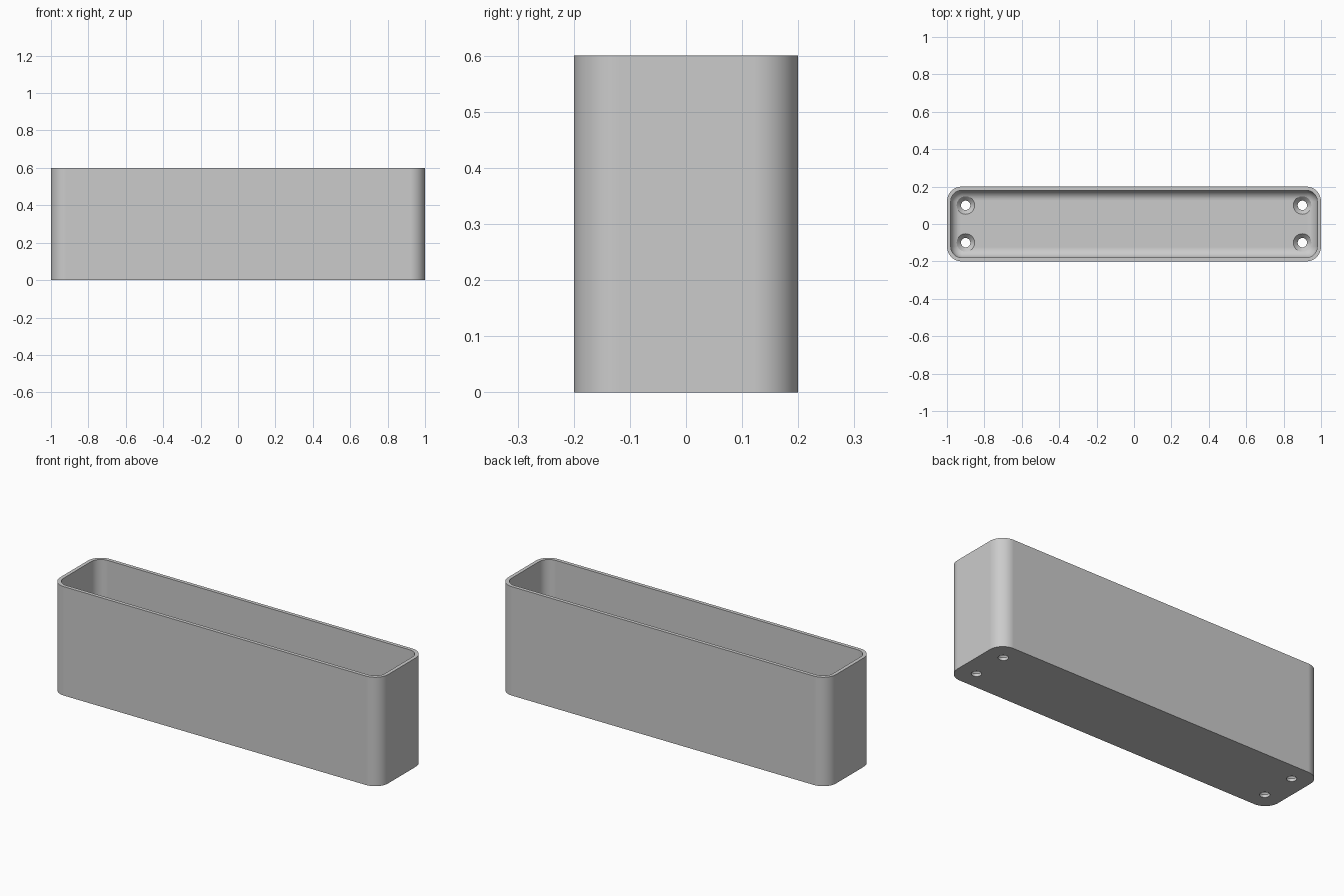
import bpy, bmesh
from math import sin, cos, pi, radians

cube = bpy.data.objects.get("Cube")
if cube:
    bpy.data.objects.remove(cube, do_unlink=True)

LENGTH, DEPTH, HEIGHT = 2.0, 0.4, 0.6
CORNER, WALL, FLOOR, FILLET = 0.08, 0.02, 0.04, 0.055
STEPS = 12

grey = bpy.data.materials.new("plain grey")
grey.use_nodes = True
colour = (0.6, 0.6, 0.6, 1)
grey.diffuse_color = colour
grey.node_tree.nodes["Principled BSDF"].inputs["Base Color"].default_value = colour


def make_object(name, bm):
    bmesh.ops.recalc_face_normals(bm, faces=bm.faces)
    mesh = bpy.data.meshes.new(name)
    bm.to_mesh(mesh)
    bm.free()
    mesh.materials.append(grey)
    obj = bpy.data.objects.new(name, mesh)
    bpy.context.collection.objects.link(obj)
    return obj


def loft(name, rings):
    """Join rings of points into a closed solid with flat ends."""
    bm = bmesh.new()
    loops = [[bm.verts.new(p) for p in ring] for ring in rings]
    n = len(loops[0])
    for a, b in zip(loops, loops[1:]):
        for i in range(n):
            j = (i + 1) % n
            bm.faces.new((a[i], a[j], b[j], b[i]))
    bm.faces.new(loops[0])
    bm.faces.new(loops[-1])
    return make_object(name, bm)


def rounded_ring(inset, z):
    r = CORNER - inset
    cx, cy = LENGTH / 2 - CORNER, DEPTH / 2 - CORNER
    ring = []
    for k, (sx, sy) in enumerate(((1, 1), (-1, 1), (-1, -1), (1, -1))):
        for i in range(STEPS + 1):
            a = (k + i / STEPS) * pi / 2
            ring.append((sx * cx + r * cos(a), sy * cy + r * sin(a), z))
    return ring


def circle_ring(x, y, r, z, n=40):
    return [(x + r * cos(2 * pi * i / n), y + r * sin(2 * pi * i / n), z) for i in range(n)]


# Open box: outer wall, rim, inner wall, then the fillet down to the floor
rings = [rounded_ring(0, 0), rounded_ring(0, HEIGHT), rounded_ring(WALL, HEIGHT)]
for i in range(STEPS + 1):
    a = i / STEPS * pi / 2
    rings.append(rounded_ring(WALL + FILLET * (1 - cos(a)), FLOOR + FILLET * (1 - sin(a))))
box = loft("open_box", rings)

# Countersunk screw holes near the four corners
bpy.context.view_layer.objects.active = box
for sx in (-1, 1):
    for sy in (-1, 1):
        profile = ((0.025, -0.05), (0.025, FLOOR - 0.025), (0.048, FLOOR), (0.048, 0.15))
        cutter = loft("hole_cutter", [circle_ring(sx * 0.9, sy * 0.1, r, z) for r, z in profile])
        cutter.hide_render = True
        cut = box.modifiers.new("screw_hole", "BOOLEAN")
        cut.operation = "DIFFERENCE"
        cut.solver = "EXACT"
        cut.object = cutter
        bpy.ops.object.modifier_apply(modifier=cut.name)
        bpy.data.objects.remove(cutter, do_unlink=True)

# Smooth rounded corners with crisp edges
bpy.ops.object.select_all(action="DESELECT")
box.select_set(True)
bpy.ops.object.shade_smooth_by_angle(angle=radians(25))
weighted = box.modifiers.new("weighted_normals", "WEIGHTED_NORMAL")
weighted.keep_sharp = True
